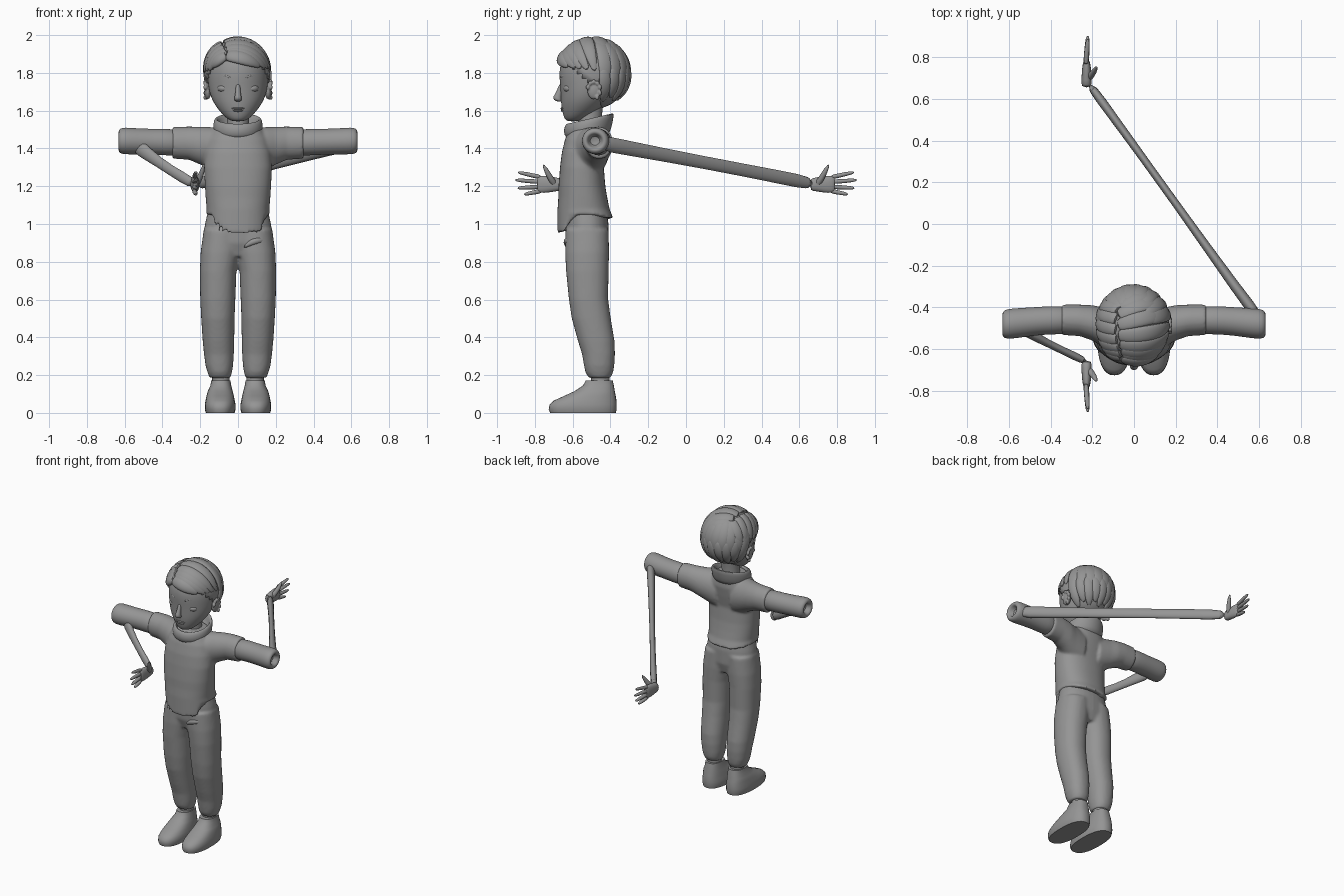
import bpy, bmesh, math
from mathutils import Vector

if "Cube" in bpy.data.objects:
    bpy.data.objects.remove(bpy.data.objects["Cube"])

grey = bpy.data.materials.new("plain grey")
grey.use_nodes = True
COLOUR = (0.3, 0.3, 0.3, 1)
grey.diffuse_color = COLOUR
grey.node_tree.nodes["Principled BSDF"].inputs["Base Color"].default_value = COLOUR
X, Y, Z = Vector((1, 0, 0)), Vector((0, 1, 0)), Vector((0, 0, 1))


def loft(bm, rings, n=24, p=2, warp=None):
    """Skin superellipse rings given as (centre, half axis, half axis)."""
    loops = []
    for k, (c, u, v) in enumerate(rings):
        loop = []
        for i in range(n):
            a = 2 * math.pi * i / n
            ca, sa = math.cos(a), math.sin(a)
            q = c + u * math.copysign(abs(ca) ** (2 / p), ca) + v * math.copysign(abs(sa) ** (2 / p), sa)
            loop.append(bm.verts.new(warp(k, q) if warp else q))
        loops.append(loop)
    for a, b in zip(loops, loops[1:]):
        for i in range(n):
            j = (i + 1) % n
            bm.faces.new((a[i], a[j], b[j], b[i]))
    bm.faces.new(loops[0][::-1])
    bm.faces.new(loops[-1])


def stack(rows, side=1):
    """Level rings from (z, x min, x max, y front, y back)."""
    return [(Vector((side * (a + b) / 2, (f + k) / 2, z)), X * (b - a) / 2, Y * (k - f) / 2)
            for z, a, b, f, k in rows]


def path(points, sizes):
    """Rings along a path; sizes are (horizontal, upright) radii."""
    pts = [Vector(q) for q in points]
    rings = []
    for i, q in enumerate(pts):
        t = (pts[min(i + 1, len(pts) - 1)] - pts[max(i - 1, 0)]).normalized()
        u = t.cross(Z).normalized()
        rings.append((q, u * sizes[i][0], u.cross(t) * sizes[i][1]))
    return rings


def ball(bm, centre, size):
    made = bmesh.ops.create_uvsphere(bm, u_segments=20, v_segments=12, radius=1)["verts"]
    for v in made:
        v.co = Vector(c + s * q for c, s, q in zip(centre, size, v.co))


def finish(name, bm, subsurf=0, remesh=0, angle=50):
    bmesh.ops.recalc_face_normals(bm, faces=bm.faces)
    mesh = bpy.data.meshes.new(name)
    bm.to_mesh(mesh)
    bm.free()
    mesh.materials.append(grey)
    ob = bpy.data.objects.new(name, mesh)
    bpy.context.collection.objects.link(ob)
    if subsurf:
        ob.modifiers.new("subdivide", "SUBSURF").levels = subsurf
        ob.modifiers["subdivide"].render_levels = subsurf
    if remesh:
        m = ob.modifiers.new("merge", "REMESH")
        m.mode, m.voxel_size, m.use_smooth_shade = "VOXEL", remesh, True
        s = ob.modifiers.new("soften", "SMOOTH")
        s.factor, s.iterations = 0.5, 5
    bpy.ops.object.select_all(action="DESELECT")
    bpy.context.view_layer.objects.active = ob
    ob.select_set(True)
    if remesh:
        bpy.ops.object.shade_smooth()
    else:
        bpy.ops.object.shade_smooth_by_angle(angle=math.radians(angle))
    return ob


# Shirt: torso with stepped hem, merged with short sleeves
def hem(k, q):
    if k == 0:
        q.z = 0.95 if q.y < -0.58 and abs(q.x) < 0.13 else 1.05 - 0.25 * max(0, q.y + 0.48)
    return q


bm = bmesh.new()
torso = [(0.95, .17, -.68, -.383), (1.08, .166, -.68, -.405), (1.14, .171, -.676, -.417),
         (1.2, .175, -.675, -.427), (1.3, .18, -.667, -.435), (1.38, .175, -.657, -.42),
         (1.45, .16, -.64, -.41), (1.5, .13, -.62, -.415), (1.53, .09, -.6, -.43)]
loft(bm, stack([(z, -w, w, f, b) for z, w, f, b in torso]), n=48, p=2.3, warp=hem)
for s in (-1, 1):
    sleeve = [(.06, -.51, 1.38, .1, .13), (.15, -.495, 1.40, .095, .113), (.2, -.475, 1.415, .085, .1),
              (.26, -.463, 1.428, .076, .088), (.348, -.46, 1.43, .073, .084)]
    loft(bm, [(Vector((s * x, y, z)), Y * a, Z * b) for x, y, z, a, b in sleeve], n=32)
finish("shirt", bm, remesh=0.009)

# Folded collar, tipped forward
bm = bmesh.new()
collar = [(1.45, .115, -.63, -.41), (1.49, .13, -.645, -.395), (1.53, .132, -.648, -.383),
          (1.555, .124, -.638, -.382), (1.558, .112, -.624, -.395), (1.53, .1, -.61, -.41), (1.48, .09, -.59, -.42)]
loft(bm, stack([(z, -w, w, f, b) for z, w, f, b in collar]), n=32,
     warp=lambda k, q: q + Z * (0.23 if k > 1 else 0.12) * (q.y + .52))
finish("collar", bm, subsurf=1, angle=80)

# Upper arms with hollow rounded ends
for s, side in ((-1, "right"), (1, "left")):
    bm = bmesh.new()
    arm = [(.28, -.462, 1.43, .068, .072), (.4, -.462, 1.434, .068, .07), (.47, -.467, 1.436, .068, .068),
           (.54, -.474, 1.438, .071, .069), (.6, -.48, 1.44, .073, .072), (.625, -.481, 1.44, .067, .066),
           (.634, -.482, 1.44, .052, .05), (.628, -.482, 1.44, .036, .034), (.59, -.482, 1.44, .03, .028)]
    loft(bm, [(Vector((s * x, y, z)), Y * a, Z * b) for x, y, z, a, b in arm], n=32)
    finish(side + "_upper_arm", bm, subsurf=1, angle=80)

# Thin stretched forearms
bm = bmesh.new()
loft(bm, path([(.6, -.45, 1.43), (.52, -.35, 1.41), (.2, .1, 1.325), (-.1, .515, 1.245), (-.222, .68, 1.21)],
              [(.03, .045), (.026, .04), (.017, .033), (.02, .036), (.026, .038)]), n=16)
finish("left_forearm", bm, subsurf=1)
bm = bmesh.new()
loft(bm, path([(-.54, -.5, 1.42), (-.48, -.54, 1.37), (-.36, -.6, 1.285), (-.222, -.665, 1.205)],
              [(.03, .05), (.022, .033), (.016, .024), (.024, .036)]), n=16)
finish("right_forearm", bm, subsurf=1)

# Hands, mirrored front to back
for s, side in ((1, "left"), (-1, "right")):
    bm = bmesh.new()
    palm = [(.655, 1.208, .026, .035), (.69, 1.21, .024, .036), (.73, 1.21, .024, .046), (.775, 1.21, .018, .046), (.79, 1.21, .012, .04)]
    loft(bm, [(Vector((-.228, s * y, z)), X * a, Z * b) for y, z, a, b in palm], n=16, p=2.3)
    for z0, y1, z1 in ((1.246, .89, 1.274), (1.222, .905, 1.233), (1.198, .892, 1.19), (1.176, .857, 1.157)):
        base, tip = Vector((-.232, s * .76, z0)), Vector((-.222, s * y1, z1))
        loft(bm, path([base.lerp(tip, t) for t in (0, .5, .88, 1)],
                      [(.014, .014), (.013, .012), (.011, .01), (.005, .005)]), n=10)
    loft(bm, path([(-.225, s * .69, 1.2), (-.2, s * .722, 1.25), (-.187, s * .74, 1.285), (-.18, s * .757, 1.316)],
                  [(.02, .02), (.016, .017), (.013, .013), (.005, .005)]), n=10)
    finish(side + "_hand", bm, subsurf=1)

# Trousers: hips and two legs merged
bm = bmesh.new()
loft(bm, stack([(.83, -.15, .15, -.61, -.43), (.9, -.187, .187, -.635, -.41), (1.0, -.175, .175, -.64, -.41),
                (1.09, -.155, .155, -.635, -.425)]), n=32, p=2.2)
leg = [(.185, .04, .15, -.515, -.4), (.215, .032, .162, -.533, -.385), (.25, .026, .172, -.54, -.38),
       (.31, .022, .18, -.55, -.376), (.38, .02, .187, -.572, -.378), (.5, .018, .195, -.605, -.398),
       (.6, .014, .2, -.62, -.412), (.75, .008, .202, -.635, -.41), (.85, -.01, .198, -.64, -.407), (.97, -.02, .182, -.638, -.41)]
for s in (-1, 1):
    loft(bm, stack(leg, s), n=32, p=2.2)
finish("trousers", bm, remesh=0.01)

# Pocket fold on the left thigh
bm = bmesh.new()
loft(bm, path([(.03, -.628, .875), (.07, -.638, .905), (.115, -.632, .915), (.155, -.6, .915)],
              [(.008, .006), (.014, .018), (.014, .018), (.006, .006)]), n=12)
finish("pocket_fold", bm, subsurf=1)

# Ankles and shoes
shoe = [(0, .018, .17, -.72, -.372), (.02, .013, .176, -.727, -.367), (.045, .013, .176, -.722, -.367),
        (.065, .017, .172, -.7, -.368), (.09, .022, .167, -.645, -.372), (.115, .028, .16, -.59, -.377),
        (.145, .036, .146, -.545, -.382), (.172, .04, .142, -.53, -.388), (.172, .052, .13, -.51, -.4)]
for s, side in ((-1, "right"), (1, "left")):
    bm = bmesh.new()
    loft(bm, stack([(.1, .045, .135, -.5, -.405), (.26, .045, .138, -.505, -.405)], s))
    finish(side + "_ankle", bm)
    bm = bmesh.new()
    loft(bm, stack(shoe, s), n=32, p=2.4)
    finish(side + "_shoe", bm)

# Head and neck
bm = bmesh.new()
skull = [(1.543, .025, -.625, -.57), (1.552, .05, -.64, -.54), (1.575, .078, -.65, -.5), (1.61, .108, -.658, -.45),
         (1.65, .135, -.663, -.41), (1.7, .153, -.664, -.37), (1.75, .16, -.668, -.34), (1.8, .163, -.673, -.33),
         (1.87, .152, -.662, -.335), (1.93, .11, -.61, -.37), (1.96, .05, -.55, -.43)]
loft(bm, stack([(z, -w, w, f, b) for z, w, f, b in skull]), n=32)
finish("head", bm, subsurf=1, angle=80)
bm = bmesh.new()
loft(bm, stack([(1.45, -.07, .07, -.58, -.44), (1.53, -.058, .058, -.57, -.45), (1.62, -.062, .062, -.58, -.44)]))
finish("neck", bm)

# Nose, mouth and eyebrows
bm = bmesh.new()
loft(bm, [(Vector((0, y, z)), X * a, Y * b) for z, y, a, b in
          ((1.745, -.66, .012, .012), (1.7, -.668, .013, .016), (1.672, -.683, .019, .024), (1.656, -.678, .022, .022), (1.648, -.668, .012, .012))], n=16)
finish("nose", bm, subsurf=1, angle=80)
bm = bmesh.new()
ball(bm, (0, -.653, 1.612), (.034, .012, .006))
ball(bm, (0, -.651, 1.601), (.026, .012, .007))
finish("lips", bm)
for s, side in ((-1, "right"), (1, "left")):
    bm = bmesh.new()
    ball(bm, (s * .073, -.615, 1.718), (.037, .034, .024))
    finish(side + "_eye", bm)
    bm = bmesh.new()
    loft(bm, path([(s * .034, -.643, 1.722), (s * .055, -.648, 1.743), (s * .085, -.634, 1.746), (s * .118, -.598, 1.728)],
                  [(.006, .003), (.008, .005), (.008, .005), (.006, .003)]), n=8)
    finish(side + "_eyelid", bm, subsurf=1)
    bm = bmesh.new()
    loft(bm, path([(s * .032, -.663, 1.772), (s * .065, -.652, 1.786), (s * .1, -.625, 1.786), (s * .128, -.59, 1.77)],
                  [(.006, .006), (.007, .008), (.007, .006), (.003, .002)]), n=8)
    finish(side + "_eyebrow", bm, subsurf=1)
    # Ear: shell with a raised rim
    bm = bmesh.new()
    ball(bm, (s * .16, -.488, 1.705), (.018, .034, .045))
    rim = [(s * .172, -.488 + .034 * math.sin(a), 1.708 + .044 * math.cos(a)) for a in (-1.2, -.6, 0, .6, 1.2, 1.9, 2.6)]
    for q in rim:
        ball(bm, q, (.012, .011, .014))
    finish(side + "_ear", bm, remesh=0.004)

# Hair cap trimmed along the hairline
CENTRE, RADII = Vector((-.003, -.492, 1.795)), Vector((.174, .19, .187))


def hairline(y):
    if y < -.61:
        return 1.86
    if y < -.53:
        return 1.86 - 1.3 * (y + .61)
    return 1.75 if y < -.455 else 1.58


bm = bmesh.new()
ball(bm, CENTRE, RADII)
bmesh.ops.subdivide_edges(bm, edges=bm.edges[:], cuts=1, use_grid_fill=True)
bmesh.ops.delete(bm, geom=[f for f in bm.faces if f.calc_center_median().z < hairline(f.calc_center_median().y)], context="FACES")
finish("hair_cap", bm, angle=80).modifiers.new("thickness", "SOLIDIFY").thickness = 0.012


# Locks that hug the hair cap, thick at the root and pointed at the tip
def lock(bm, start, end, width, lift=0.016):
    a, b = Vector(start).normalized(), Vector(end).normalized()
    pts = [CENTRE + RADII * a.slerp(b, i / 8) for i in range(9)]
    rings = []
    for i, q in enumerate(pts):
        t = (pts[min(i + 1, 8)] - pts[max(i - 1, 0)]).normalized()
        out = (q - CENTRE).normalized()
        w = 0.12 + 0.88 * math.sin(math.pi * min(0.97, 0.2 + 0.78 * i / 8)) ** 0.7
        rings.append((q, t.cross(out).normalized() * width * w, out * lift * w))
    loft(bm, rings, n=12)


bm = bmesh.new()
# Long sweep from the parting to the left
for i in range(7):
    f = i / 6
    lock(bm, (-.38, -.85 + 1.3 * f, .75), (.98, -.55 + 1.2 * f, .2 - .25 * f), .04)
lock(bm, (-.4, -.92, .6), (.72, -.72, .22), .04, .022)
# Short sweep from the parting to the right
for i in range(6):
    f = i / 5
    lock(bm, (-.42, -.8 + 1.2 * f, .8), (-1, -.55 + 1.1 * f, .12 - .2 * f), .038, .02)
lock(bm, (-.4, -.9, .62), (-.88, -.62, .2), .035, .022)
# Back locks falling to the nape
for i in range(9):
    a = math.radians(-72 + 18 * i)
    sx, cy = math.sin(a), math.cos(a)
    lock(bm, (.5 * sx - .1, .55 * cy, .85), (.95 * sx, cy, -.45), .042)
    lock(bm, (.9 * sx + .1, cy, .2), (.75 * sx, .75 * cy + .1, -1.0 + .25 * (i % 2)), .034)
finish("hair_locks", bm, subsurf=1, angle=80)
